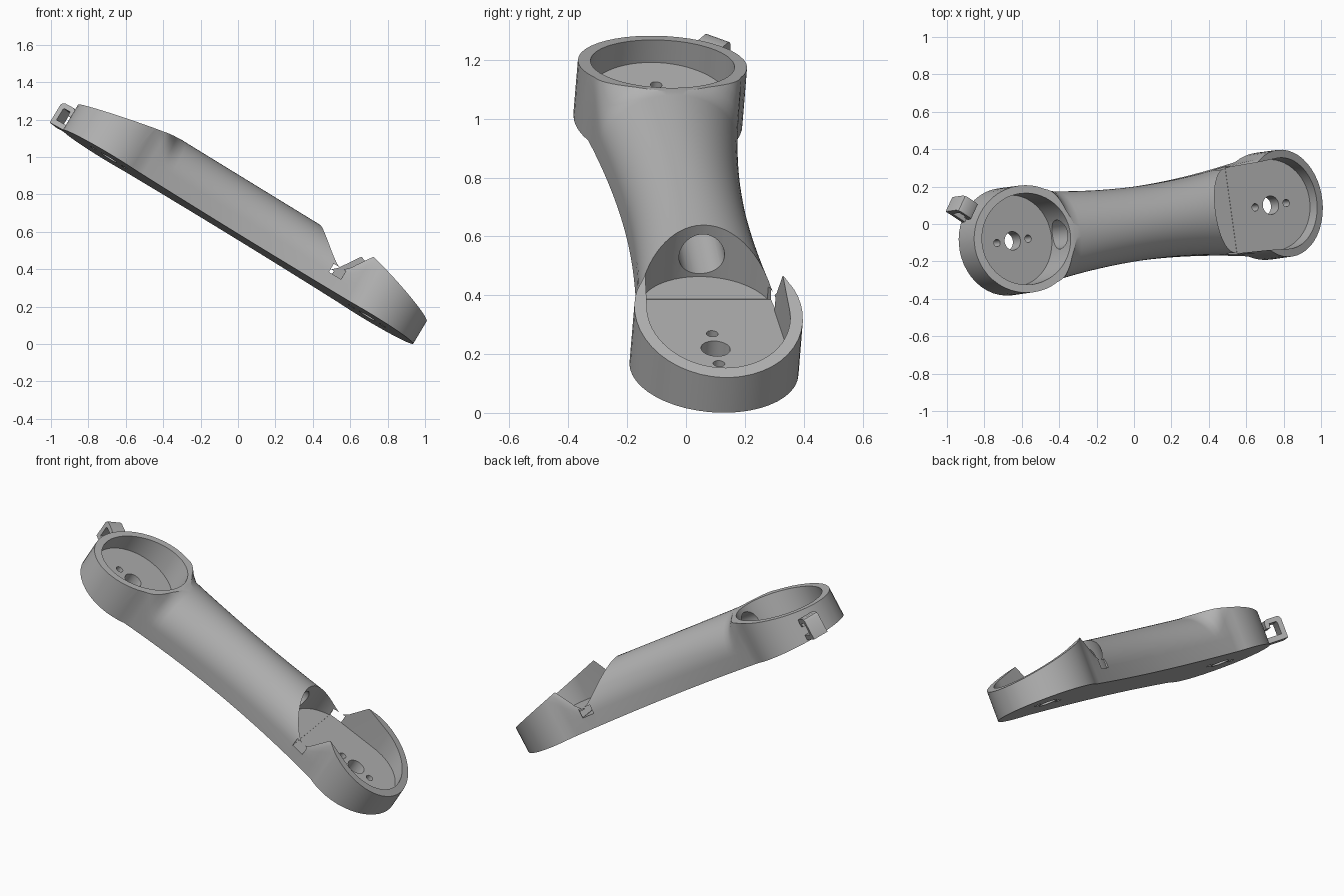
import bpy, bmesh, math
from mathutils import Matrix, Vector

cube = bpy.data.objects.get("Cube")
if cube:
    bpy.data.objects.remove(cube, do_unlink=True)

# Link frame: x along the arm (zero at the low joint), y across, z off the flat base
U = Vector((0.847, 0.117, -0.519)).normalized()
V = Vector((0, 0, 1)).cross(U).normalized()
N = U.cross(V)
FRAME = Matrix((U, V, N)).transposed().to_4x4()
FRAME.translation = (0.69, 0.095, 0.15)

LENGTH, RADIUS = 1.63, 0.288
POCKET, FLOOR = 0.245, 0.08
SPRING, CROWN = 0.085, 0.285

grey = bpy.data.materials.new("plain grey")
grey.use_nodes = True
grey.diffuse_color = (0.45, 0.45, 0.45, 1)
grey.node_tree.nodes["Principled BSDF"].inputs["Base Color"].default_value = (0.45, 0.45, 0.45, 1)


def add_object(name, bm, matrix=FRAME):
    bmesh.ops.recalc_face_normals(bm, faces=bm.faces)
    mesh = bpy.data.meshes.new(name)
    bm.to_mesh(mesh)
    bm.free()
    mesh.materials.append(grey)
    ob = bpy.data.objects.new(name, mesh)
    ob.matrix_world = matrix
    bpy.context.collection.objects.link(ob)
    return ob


def prism(name, points, low, high, matrix=FRAME):
    """Outline in the xy plane pulled from low to high along z."""
    bm = bmesh.new()
    face = bm.faces.new([bm.verts.new((x, y, low)) for x, y in points])
    out = bmesh.ops.extrude_face_region(bm, geom=[face])
    top = [v for v in out["geom"] if isinstance(v, bmesh.types.BMVert)]
    bmesh.ops.translate(bm, verts=top, vec=(0, 0, high - low))
    return add_object(name, bm, matrix)


def arc(cx, r, start, end, steps):
    angles = [math.radians(start + (end - start) * i / steps) for i in range(steps + 1)]
    return [(cx + r * math.cos(a), r * math.sin(a)) for a in angles]


def circle(cx, r, steps=48):
    return arc(cx, r, 0, 360, steps)[:-1]


# Body: arched sections lofted from one round end to the other
def half_width(s):
    d = min(s + LENGTH, -s)
    ring = math.sqrt(max(RADIUS ** 2 - d ** 2, 0))
    if d < 0:
        return ring
    q = abs(s + LENGTH / 2) / (LENGTH / 2)
    return max(ring, 0.198 + 0.08 * q ** 1.9)


def section(s, steps=28):
    w = half_width(s)
    t = min(max(1 - min(s + LENGTH, -s) / 0.28, 0), 1)
    t = t * t * (3 - 2 * t)
    power = 2 / (2 + 8 * t)
    rise = CROWN - SPRING + 0.12 * t
    points = [(s, -w, 0), (s, w, 0)]
    for i in range(steps + 1):
        a = math.pi * i / steps
        c, k = math.cos(a), max(math.sin(a), 0)
        points.append((s, math.copysign(w * abs(c) ** power, c), SPRING + rise * k ** power))
    return points


caps = [RADIUS * math.sin(math.radians(a)) for a in range(0, 88, 8)] + [RADIUS * math.sin(math.radians(86))]
stations = [-LENGTH - c for c in reversed(caps)]
stations += [-LENGTH * (1 - i / 48) for i in range(1, 48)] + caps

bm = bmesh.new()
rings = [[bm.verts.new(p) for p in section(s)] for s in stations]
for a, b in zip(rings, rings[1:]):
    for i in range(len(a)):
        j = (i + 1) % len(a)
        bm.faces.new((a[i], a[j], b[j], b[i]))
bm.faces.new(rings[0])
bm.faces.new(rings[-1])

# Sloping rims at both ends
for point, normal in (((-LENGTH - RADIUS, 0, 0.16), (-0.218, 0, 1)),
                      ((RADIUS, 0, 0.14), (0.293, 0, 1))):
    bmesh.ops.bisect_plane(bm, geom=bm.verts[:] + bm.edges[:] + bm.faces[:],
                           plane_co=point, plane_no=normal, clear_outer=True)
    bmesh.ops.holes_fill(bm, edges=[e for e in bm.edges if e.is_boundary], sides=0)
body = add_object("arm_body", bm)

# Cutters: joint pockets, side notches, wire bore and bolt holes
cutters = [
    prism("high_pocket_cutter", circle(-LENGTH, POCKET, 64), FLOOR, 0.6),
    prism("low_pocket_cutter", arc(0, POCKET, -90, 90, 32) + arc(-0.24, 0.232, 90, 270, 32), FLOOR, 0.6),
    prism("notch_cutter", [(-0.325, -0.4), (-0.25, -0.4), (-0.25, 0.4), (-0.325, 0.4)], FLOOR - 0.002, 0.13),
]
along = FRAME @ Matrix.Translation((0, 0, 0.17)) @ Matrix.Rotation(math.pi / 2, 4, 'Y')
cutters.append(prism("bore_cutter", circle(0, 0.078), -LENGTH, -0.3, along))
for joint in (-LENGTH, 0):
    for offset, r in ((0, 0.05), (-0.098, 0.02), (0.098, 0.02)):
        cutters.append(prism("bolt_cutter", circle(joint + offset, r, 24), -0.1, 0.12))

for cutter in cutters:
    cutter.hide_render = True
    mod = body.modifiers.new(cutter.name, 'BOOLEAN')
    mod.operation, mod.solver, mod.object = 'DIFFERENCE', 'EXACT', cutter

bpy.context.view_layer.update()
graph = bpy.context.evaluated_depsgraph_get()
finished = bpy.data.meshes.new_from_object(body.evaluated_get(graph))
body.modifiers.clear()
body.data = finished
for cutter in cutters:
    bpy.data.objects.remove(cutter, do_unlink=True)

# Cable hook on the high joint, drawn as (outward, up) and pulled sideways
out = Vector((-0.8, 0.6, 0))
up = Vector((0, 0, 1))
hook_frame = Matrix((out, up, out.cross(up))).transposed().to_4x4()
hook_frame.translation = (-LENGTH, 0, 0)
profile = [(0.27, 0.01), (0.4, 0.01), (0.4, 0.12), (0.393, 0.134), (0.38, 0.14), (0.32, 0.14),
           (0.305, 0.134), (0.3, 0.12), (0.3, 0.09), (0.325, 0.09), (0.325, 0.113),
           (0.368, 0.113), (0.372, 0.105), (0.372, 0.04), (0.27, 0.04)]
hook = prism("cable_hook", profile, -0.045, 0.045, FRAME @ hook_frame)

bpy.ops.object.select_all(action='DESELECT')
for ob in (body, hook):
    ob.select_set(True)
bpy.context.view_layer.objects.active = body
bpy.ops.object.shade_smooth_by_angle(angle=math.radians(30))
